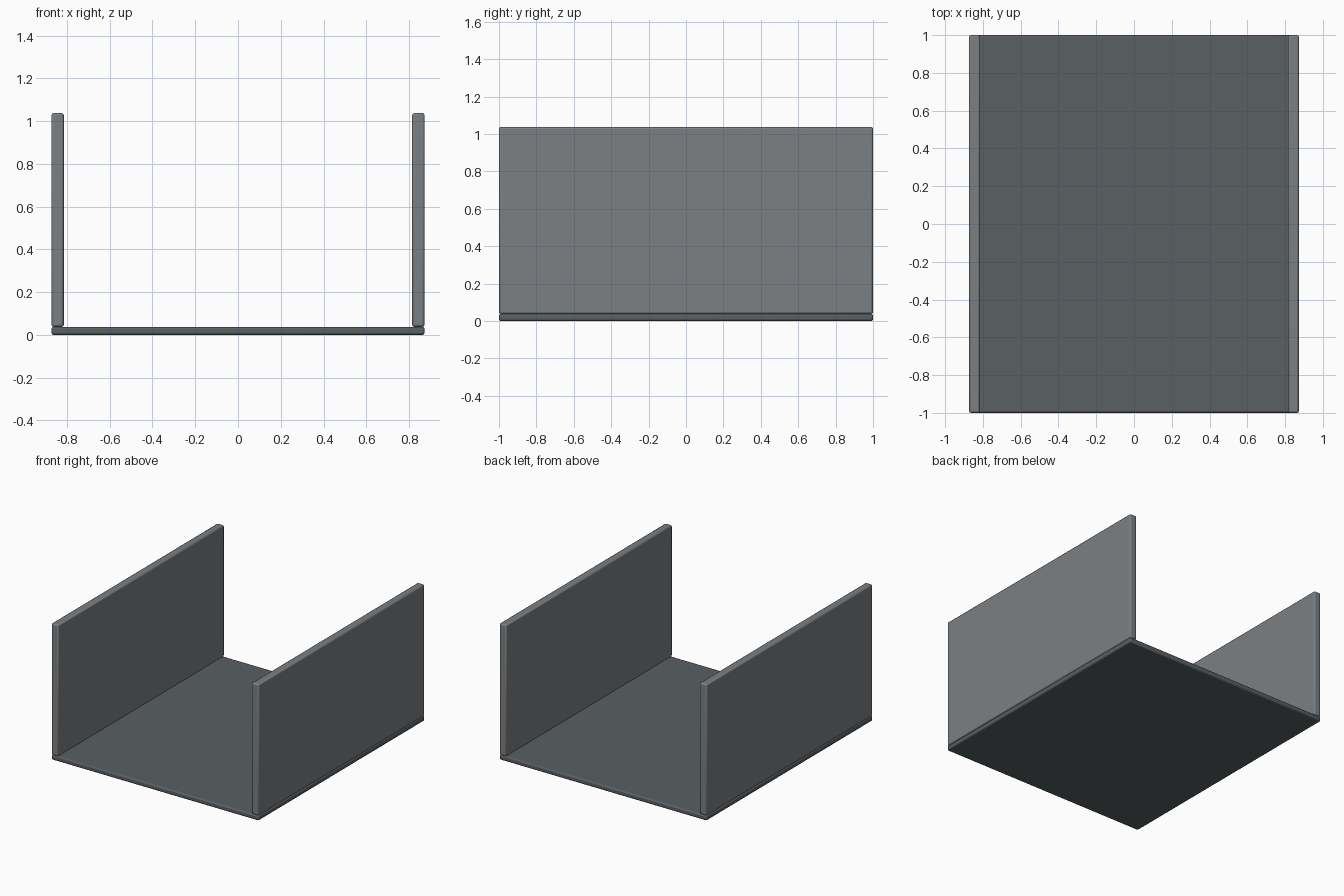
import bpy

if "Cube" in bpy.data.objects:
    bpy.data.objects.remove(bpy.data.objects["Cube"])


def material(name, rgb):
    m = bpy.data.materials.new(name)
    m.diffuse_color = (*rgb, 1)
    m.use_nodes = True
    m.node_tree.nodes["Principled BSDF"].inputs["Base Color"].default_value = m.diffuse_color
    return m


def panel(name, lo, hi, mat, bevel=0.01):
    """Box between two corners with softly eased edges."""
    centre = [(a + b) / 2 for a, b in zip(lo, hi)]
    bpy.ops.mesh.primitive_cube_add(size=1, location=centre)
    ob = bpy.context.object
    ob.name = name
    ob.scale = [b - a for a, b in zip(lo, hi)]
    bpy.ops.object.transform_apply(location=False, rotation=False, scale=True)
    ob.data.materials.append(mat)
    mod = ob.modifiers.new("eased_edges", 'BEVEL')
    mod.width = bevel
    mod.segments = 2
    bpy.ops.object.shade_smooth_by_angle()
    return ob


HALF_W, HALF_D = 0.873, 1.0
BASE_T, WALL_T, TOP = 0.038, 0.058, 1.038

dark = material("dark_grey", (0.10, 0.115, 0.125))
mid = material("mid_grey", (0.20, 0.215, 0.225))

# Floor slab
panel("base_panel", (-HALF_W, -HALF_D, 0), (HALF_W, HALF_D, BASE_T), dark)

# Two upright side walls standing on the slab
for side, x0 in (("left", -HALF_W), ("right", HALF_W - WALL_T)):
    panel(side + "_wall", (x0, -HALF_D, BASE_T), (x0 + WALL_T, HALF_D, TOP), mid)
